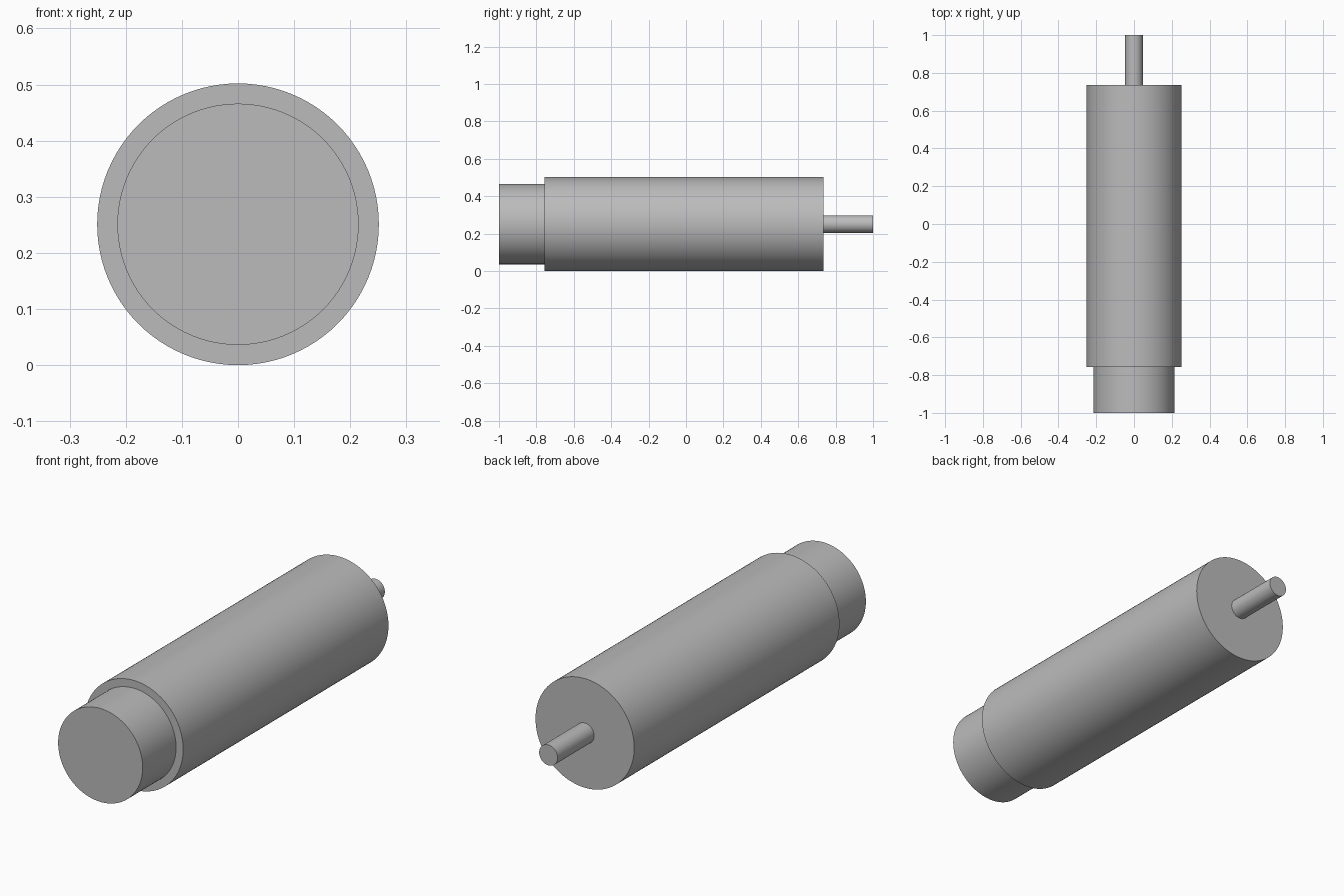
import bpy
import math

cube = bpy.data.objects.get("Cube")
if cube:
    bpy.data.objects.remove(cube, do_unlink=True)

grey = bpy.data.materials.new("plain_grey")
grey.use_nodes = True
colour = (0.5, 0.5, 0.5, 1)
grey.diffuse_color = colour
grey.node_tree.nodes["Principled BSDF"].inputs["Base Color"].default_value = colour

AXIS_HEIGHT = 0.251


def rod(name, radius, y_start, y_end):
    """Round bar lying along y, with flat ends and smooth sides."""
    bpy.ops.mesh.primitive_cylinder_add(
        vertices=96, radius=radius, depth=y_end - y_start,
        location=(0, (y_start + y_end) / 2, AXIS_HEIGHT),
        rotation=(math.pi / 2, 0, 0))
    obj = bpy.context.object
    obj.name = name
    obj.data.materials.append(grey)
    bpy.ops.object.shade_smooth_by_angle(angle=math.radians(30))
    return obj


# Stepped front end, main barrel and thin rear shaft
rod("front_collar", 0.215, -1.0, -0.757)
rod("main_barrel", 0.251, -0.757, 0.735)
rod("rear_shaft", 0.047, 0.735, 1.0)
